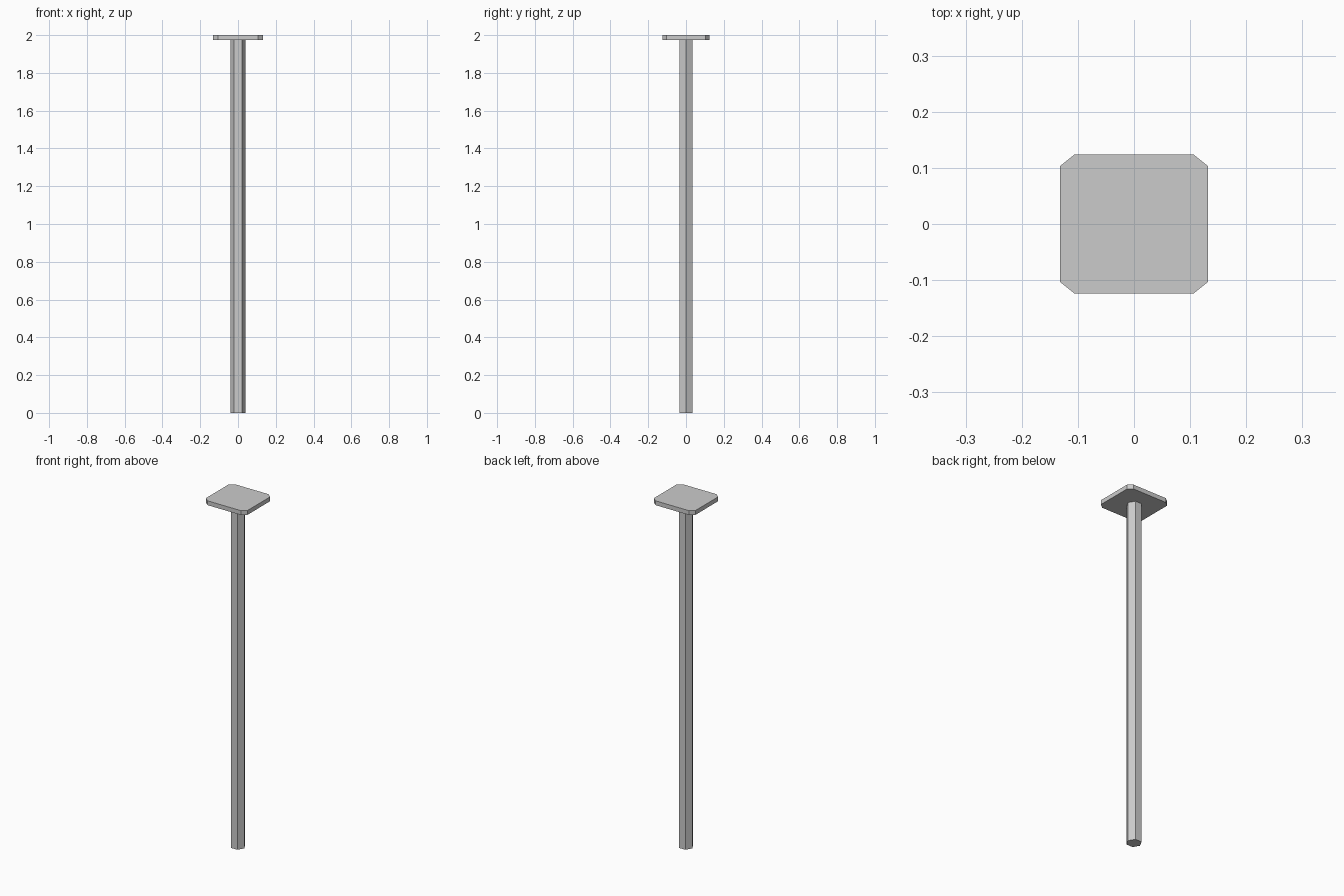
import bpy, bmesh, math

cube = bpy.data.objects.get("Cube")
if cube:
    bpy.data.objects.remove(cube, do_unlink=True)

# Single plain grey
grey = bpy.data.materials.new("light_grey")
grey.use_nodes = True
colour = (0.6, 0.6, 0.6, 1.0)
grey.diffuse_color = colour
grey.node_tree.nodes["Principled BSDF"].inputs["Base Color"].default_value = colour


def prism(name, outline, bottom, top):
    """Extrude a flat outline from bottom to top."""
    bm = bmesh.new()
    base = bm.faces.new([bm.verts.new((x, y, bottom)) for x, y in outline])
    extruded = bmesh.ops.extrude_face_region(bm, geom=[base], use_keep_orig=True)
    for v in extruded["geom"]:
        if isinstance(v, bmesh.types.BMVert):
            v.co.z = top
    bmesh.ops.recalc_face_normals(bm, faces=bm.faces)
    mesh = bpy.data.meshes.new(name)
    bm.to_mesh(mesh)
    bm.free()
    mesh.materials.append(grey)
    obj = bpy.data.objects.new(name, mesh)
    bpy.context.collection.objects.link(obj)
    return obj


PLATE_BOTTOM = 1.975

# Six-sided post with corners on the x axis
radius = 0.04
hexagon = [(radius * math.cos(i * math.pi / 3), radius * math.sin(i * math.pi / 3))
           for i in range(6)]
prism("post", hexagon, 0, PLATE_BOTTOM)

# Rectangular top plate with cut corners
hx, hy, cx, cy = 0.132, 0.124, 0.026, 0.021
outline = []
for sx, sy in ((1, 1), (-1, 1), (-1, -1), (1, -1)):
    corner = [(sx * hx, sy * (hy - cy)), (sx * (hx - cx), sy * hy)]
    outline += corner if sx * sy > 0 else corner[::-1]
prism("top_plate", outline, PLATE_BOTTOM, 2)
